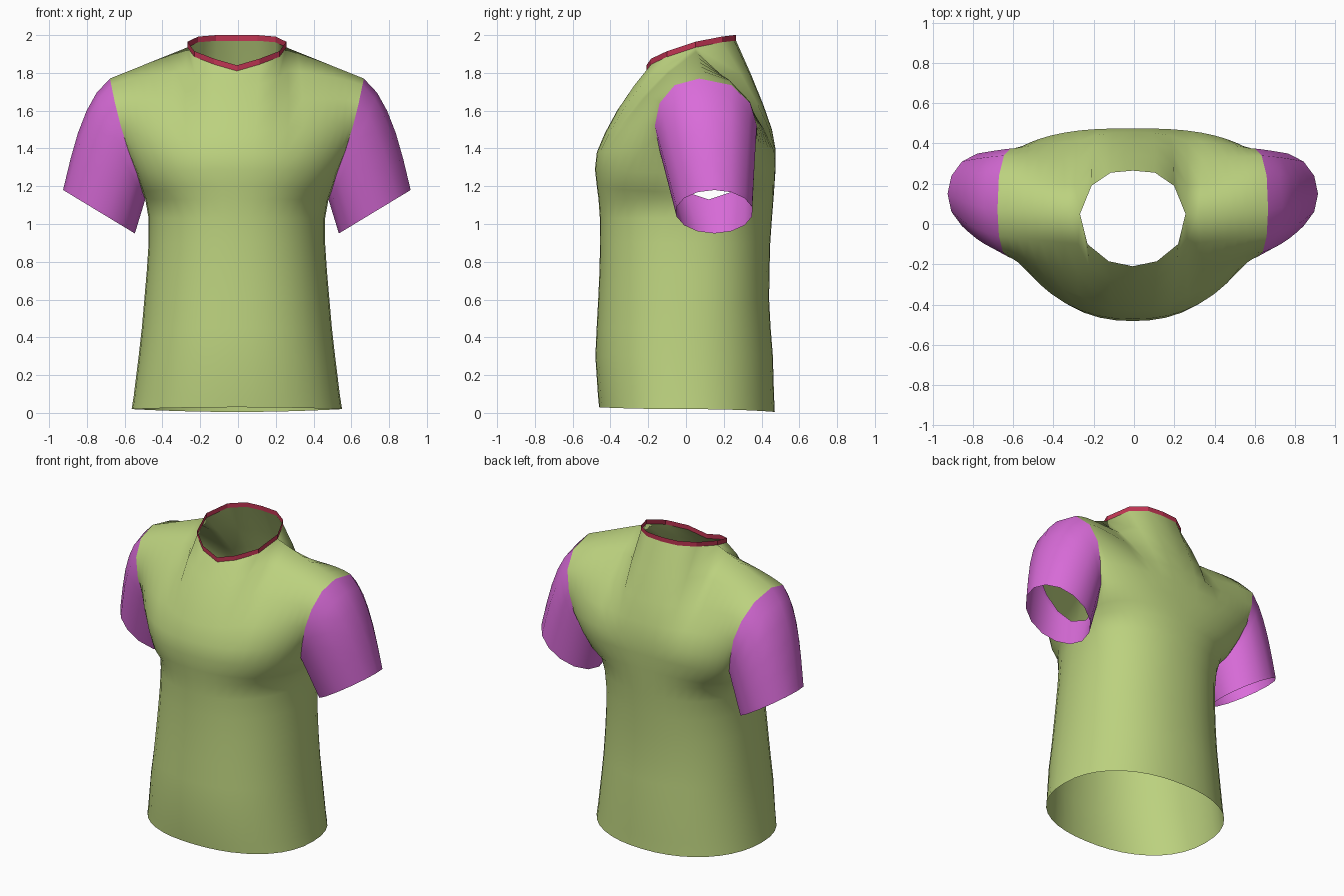
import bpy, bmesh, math
from mathutils import Vector as V

if "Cube" in bpy.data.objects:
    bpy.data.objects.remove(bpy.data.objects["Cube"])

N = 10  # columns from the centre line to the side


def material(name, rgb):
    m = bpy.data.materials.new(name)
    m.diffuse_color = (*rgb, 1)
    m.use_nodes = True
    m.node_tree.nodes["Principled BSDF"].inputs["Base Color"].default_value = m.diffuse_color
    return m


def build(name, grids, mat, smooth=True):
    """Make one object from grids of points, mirrored left to right."""
    bm = bmesh.new()
    for rows in grids:
        vs = [[bm.verts.new(p) for p in row] for row in rows]
        for a, b in zip(vs, vs[1:]):
            for j in range(len(a) - 1):
                bm.faces.new((a[j], a[j + 1], b[j + 1], b[j]))
    bmesh.ops.remove_doubles(bm, verts=bm.verts, dist=1e-4)
    bmesh.ops.recalc_face_normals(bm, faces=bm.faces)
    me = bpy.data.meshes.new(name)
    bm.to_mesh(me)
    bm.free()
    me.materials.append(mat)
    for p in me.polygons:
        p.use_smooth = smooth
    ob = bpy.data.objects.new(name, me)
    ob.location.x = -0.006
    bpy.context.collection.objects.link(ob)
    mod = ob.modifiers.new("mirror", 'MIRROR')
    mod.merge_threshold = 1e-4
    return ob


# Lower torso: height, side x, side y, front y, back y
LOWER = [(0.02, .557, .00, -.46, .47), (0.09, .546, .00, -.466, .466),
         (0.30, .52, .00, -.48, .46), (0.45, .503, .01, -.473, .448),
         (0.60, .49, .02, -.465, .44), (0.75, .477, .03, -.458, .442),
         (0.90, .467, .05, -.455, .446), (1.03, .467, .08, -.456, .455),
         (1.13, .485, .12, -.463, .463)]
# Armhole edges from above the armpit to the shoulder tip
TIP = (.672, .07, 1.77)
ARM_F = [(.50, .00, 1.17), (.53, -.09, 1.27), (.575, -.14, 1.39), (.615, -.165, 1.52),
         (.645, -.14, 1.64), (.665, -.06, 1.735), TIP]
ARM_B = [(.50, .24, 1.17), (.535, .32, 1.27), (.575, .365, 1.39), (.605, .375, 1.52),
         (.64, .34, 1.64), (.665, .24, 1.735), TIP]
# Centre lines (y, z) of the upper front and back
MID_F = [(-.472, 1.2), (-.482, 1.29), (-.472, 1.38), (-.43, 1.48), (-.365, 1.6),
         (-.29, 1.71), (-.21, 1.81)]
MID_B = [(.468, 1.2), (.475, 1.3), (.475, 1.39), (.455, 1.5), (.41, 1.63),
         (.345, 1.79), (.265, 1.97)]
# Half necklines
NECK_F = [(0, -.21, 1.81), (.12, -.185, 1.845), (.225, -.10, 1.885), (.262, .05, 1.935)]
NECK_B = [(0, .265, 1.97), (.11, .255, 1.97), (.205, .19, 1.962), (.262, .05, 1.935)]
SHAPE = [0, .3, .7, 1, 1, 1, 1]          # oval to open-panel cross-section
BLEND = [0, 0, 0, .18, .43, .72, 1]      # pull toward neckline and shoulder seam


def cross(cy, cz, edge, w, power):
    row = []
    for j in range(N + 1):
        s = math.sin(j / N * math.pi / 2)
        oval = 1 - max(0, 1 - s ** 2.2) ** (1 / 2.2)
        d = (1 - w) * oval + w * s ** power
        row.append(V((edge[0] * s, cy + (edge[1] - cy) * d, cz + (edge[2] - cz) * s * s)))
    return row


def panel(front):
    arm, mid, neck = (ARM_F, MID_F, NECK_F) if front else (ARM_B, MID_B, NECK_B)
    power = 2.4 if front else 3.0
    rows = []
    for z, x, y, yf, yb in LOWER:
        cz = z if z > .05 else (.03 if front else .005)
        rows.append(cross(yf if front else yb, cz, (x, y, z), 0, power))
    top = [V(p) for p in neck]
    top += [V(neck[3]).lerp(V(TIP), k / 7) for k in range(1, 8)]
    base = cross(*mid[-1], TIP, 1, power)
    for (cy, cz), e, w, g in zip(mid, arm, SHAPE, BLEND):
        rows.append([p + g * (t - b) for p, t, b in zip(cross(cy, cz, e, w, power), top, base)])
    return rows


# Torso: front and back panels, open at hem, neck and armholes
green = material("green", (.50, .64, .21))
build("shirt_body", [panel(True), panel(False)], green)

# Sleeves: loft from the armhole loop to a tilted oval cuff
pit = (.485, .12, 1.13)
hole = [V(p) for p in [pit] + ARM_F + ARM_B[-2::-1] + [pit]]
rings = []
for f in (0, .15, .32, .52, .74, .94, 1):
    ring = []
    for k, p in enumerate(hole):
        a = 2 * math.pi * k / 14
        c, s = math.cos(a), math.sin(a)
        cuff = V((.73 - .19 * c, .15 - .205 * s, 1.065 - .115 * c))
        bulge = .045 * math.sin(math.pi * f ** .7) * max(0, -c)
        ring.append(p.lerp(cuff, f) + V((bulge, 0, bulge * .4)))
    rings.append(ring)
build("sleeves", [rings], material("pink", (.70, .15, .70)))

# Collar: narrow upright band with twelve flat sides
loop = [V(p) for p in NECK_F + NECK_B[-2::-1]]
build("collar", [[loop, [p + V((0, 0, .03)) for p in loop]]],
      material("red", (.52, .035, .085)), smooth=False)
